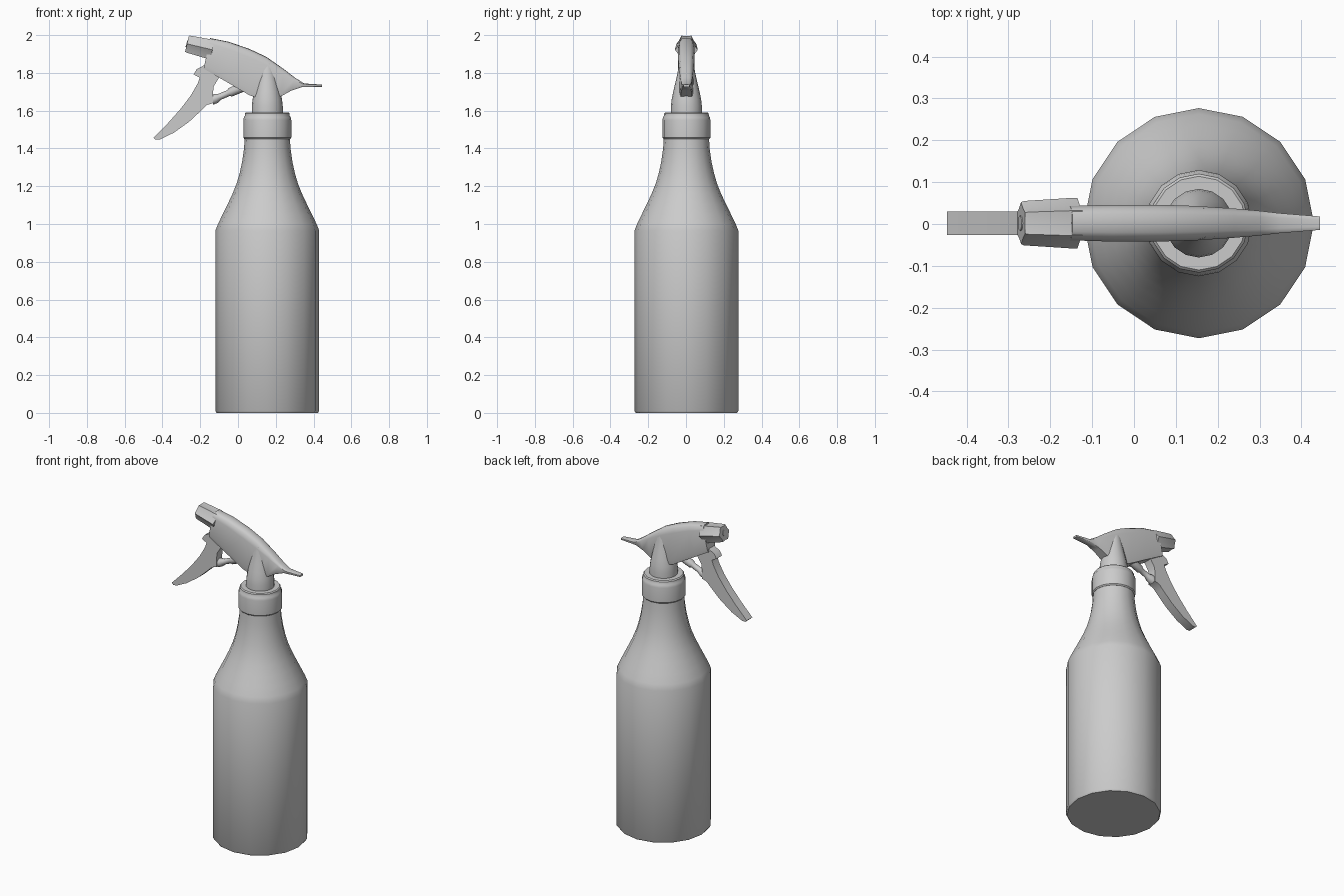
import bpy, bmesh, math
from mathutils import Vector

if "Cube" in bpy.data.objects:
    bpy.data.objects.remove(bpy.data.objects["Cube"])

CX, CY = 0.155, 0.002   # axis of the bottle


def finish(name, bm, angle=40):
    bmesh.ops.recalc_face_normals(bm, faces=bm.faces)
    me = bpy.data.meshes.new(name)
    bm.to_mesh(me)
    bm.free()
    ob = bpy.data.objects.new(name, me)
    bpy.context.collection.objects.link(ob)
    bpy.ops.object.select_all(action='DESELECT')
    ob.select_set(True)
    bpy.context.view_layer.objects.active = ob
    bpy.ops.object.shade_smooth_by_angle(angle=math.radians(angle))
    return ob


def loft(name, rings, angle=40):
    """Skin a list of equal-length point rings and cap both ends."""
    bm = bmesh.new()
    vs = [[bm.verts.new(p) for p in r] for r in rings]
    n = len(vs[0])
    for a, b in zip(vs, vs[1:]):
        for i in range(n):
            j = (i + 1) % n
            bm.faces.new((a[i], a[j], b[j], b[i]))
    bm.faces.new(vs[0])
    bm.faces.new(vs[-1])
    return finish(name, bm, angle)


def lathe(name, profile, n=16):
    rings = [[(CX + r * math.cos(2 * math.pi * i / n), CY + r * math.sin(2 * math.pi * i / n), z)
              for i in range(n)] for r, z in profile]
    return loft(name, rings)


def tube(name, start, end, stations, n=12, groove=1.0):
    """Straight tube; stations are (fraction, radius); groove shrinks every other point."""
    a, b = Vector(start), Vector(end)
    d = (b - a).normalized()
    side = Vector((0, 1, 0))
    up = d.cross(side)
    rings = []
    for t, r in stations:
        c = a.lerp(b, t)
        ring = []
        for i in range(n):
            k = 2 * math.pi * i / n
            rr = r * (groove if i % 2 else 1)
            ring.append(c + side * rr * math.cos(k) + up * rr * math.sin(k))
        rings.append(ring)
    return loft(name, rings)


# Bottle
lathe("bottle", [(0.268, 0), (0.275, 0.01), (0.275, 0.965), (0.261, 1.0), (0.237, 1.05),
                 (0.210, 1.105), (0.184, 1.16), (0.162, 1.215), (0.146, 1.27),
                 (0.133, 1.33), (0.123, 1.40), (0.119, 1.47)])

# Screw collar with rounded upper lip
lathe("collar", [(0.121, 1.45), (0.127, 1.457), (0.127, 1.55), (0.124, 1.565),
                 (0.119, 1.572), (0.118, 1.585), (0.112, 1.591), (0.07, 1.591)])

# Tapered stem rising into the head
lathe("stem", [(0.082, 1.585), (0.082, 1.625), (0.078, 1.66), (0.070, 1.70),
               (0.058, 1.75), (0.047, 1.80), (0.038, 1.85)])

# Spray head: top x, top z, bottom x, bottom z, half width
stations = [(-0.147, 1.984, -0.182, 1.822, 0.041),
            (-0.05, 1.965, -0.06, 1.752, 0.044),
            (0.06, 1.927, 0.06, 1.682, 0.044),
            (0.15, 1.885, 0.15, 1.65, 0.041),
            (0.24, 1.822, 0.23, 1.677, 0.035),
            (0.30, 1.776, 0.28, 1.705, 0.030),
            (0.35, 1.744, 0.335, 1.724, 0.024),
            (0.445, 1.738, 0.445, 1.726, 0.016)]
half = [(0.0, 1.0), (0.5, 0.99), (0.82, 0.94), (1.0, 0.82), (0.97, 0.12), (0.85, 0.0)]
section = half + [(-y, t) for y, t in reversed(half[1:])]
rings = [[(xb + (xt - xb) * t, CY + w * y, zb + (zt - zb) * t) for y, t in section]
         for xt, zt, xb, zb, w in stations]
loft("spray_head", rings)

# Grooved nozzle
tube("nozzle", (-0.135, CY, 1.922), (-0.27, CY, 1.954),
     [(0, 0.060), (0.15, 0.060), (0.95, 0.053), (1, 0.050)], groove=0.82)
tube("nozzle_tip", (-0.25, CY, 1.949), (-0.273, CY, 1.955), [(0, 0.02), (1, 0.018)])

# Trigger: flat side profile given thickness
outline = [(-0.447, 1.457), (-0.437, 1.446), (-0.415, 1.447), (-0.34, 1.483), (-0.26, 1.54),
           (-0.19, 1.605), (-0.165, 1.63), (-0.132, 1.64), (-0.132, 1.70), (-0.128, 1.73),
           (-0.10, 1.775), (-0.14, 1.82), (-0.18, 1.84), (-0.218, 1.82), (-0.235, 1.792),
           (-0.203, 1.775), (-0.213, 1.745), (-0.25, 1.68), (-0.305, 1.608), (-0.37, 1.535)]
bm = bmesh.new()
sides = [[bm.verts.new((x, CY + s * 0.028, z)) for x, z in outline] for s in (-1, 1)]
for i in range(len(outline)):
    j = (i + 1) % len(outline)
    bm.faces.new((sides[0][i], sides[0][j], sides[1][j], sides[1][i]))
for s in sides:
    bm.faces.new(s)
finish("trigger", bm)

# Piston rod between trigger and head
tube("piston_rod", (-0.14, CY, 1.655), (0.06, CY, 1.74),
     [(0, 0.026), (0.12, 0.025), (0.22, 0.017), (0.45, 0.017), (0.5, 0.024), (1, 0.026)])
